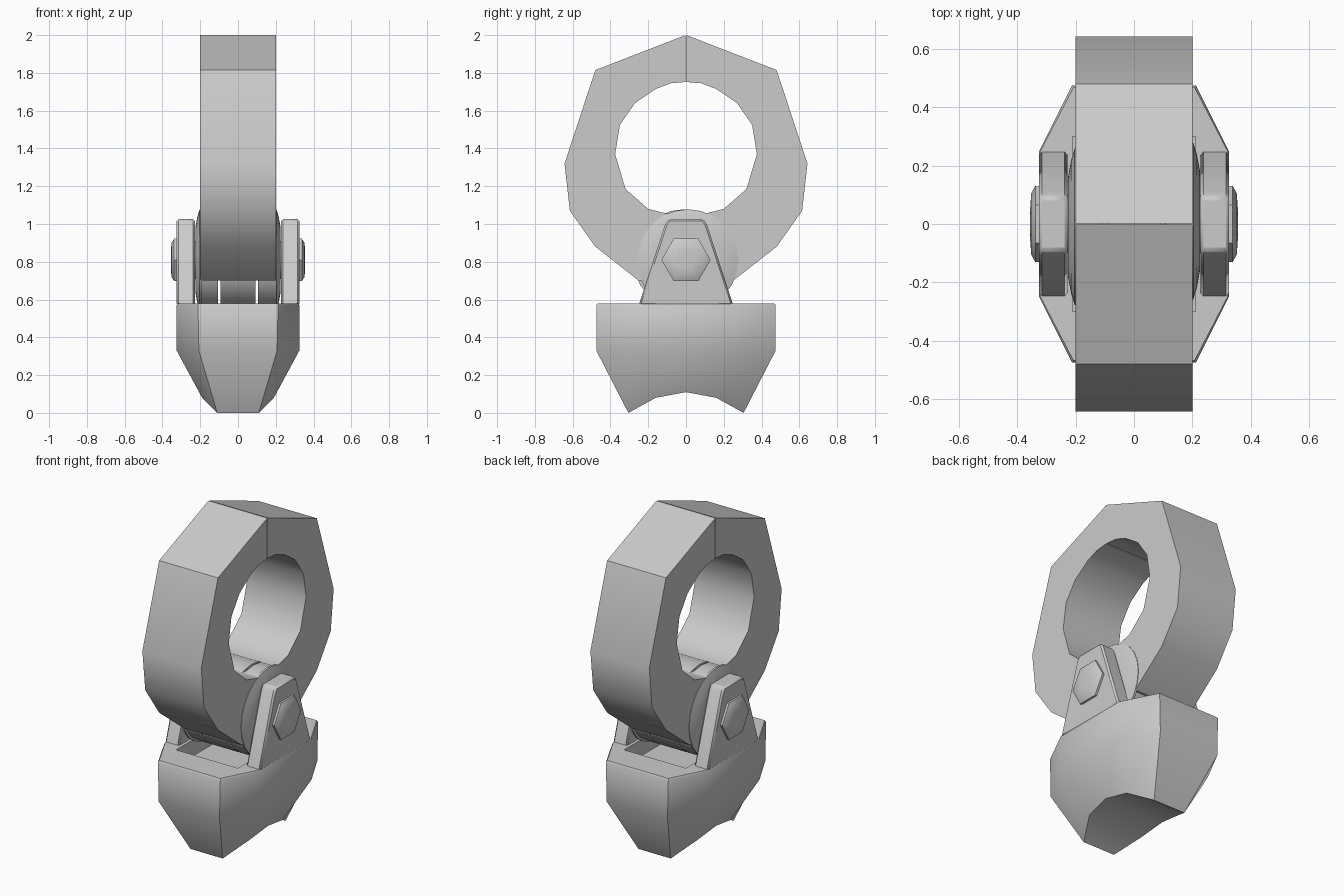
import bpy, bmesh, math

if "Cube" in bpy.data.objects:
    bpy.data.objects.remove(bpy.data.objects["Cube"], do_unlink=True)

metal = bpy.data.materials.new("light_grey_metal")
metal.use_nodes = True
GREY = (0.6, 0.6, 0.6, 1)
metal.diffuse_color = GREY
metal.node_tree.nodes["Principled BSDF"].inputs["Base Color"].default_value = GREY
PIVOT_Z = 0.81


def finish(name, bm, bevel=0):
    bmesh.ops.recalc_face_normals(bm, faces=bm.faces)
    mesh = bpy.data.meshes.new(name)
    bm.to_mesh(mesh)
    bm.free()
    mesh.materials.append(metal)
    mesh.shade_smooth()
    mesh.set_sharp_from_angle(angle=math.radians(35))
    obj = bpy.data.objects.new(name, mesh)
    bpy.context.collection.objects.link(obj)
    if bevel:
        mod = obj.modifiers.new("edge_chamfer", "BEVEL")
        mod.width = bevel
        mod.segments = 1
        mod.limit_method = "ANGLE"
    return obj


def loft(name, sections, caps=True, bevel=0):
    """Bridge equal-length closed sections, optionally capping the ends."""
    bm = bmesh.new()
    rows = [[bm.verts.new(p) for p in s] for s in sections]
    n = len(rows[0])
    for a, b in zip(rows, rows[1:]):
        for i in range(n):
            j = (i + 1) % n
            bm.faces.new((a[i], a[j], b[j], b[i]))
    if caps:
        bm.faces.new(rows[0])
        bm.faces.new(rows[-1])
    return finish(name, bm, bevel)


def extrude_x(name, profile, x0, x1, bevel=0):
    return loft(name, [[(x, y, z) for y, z in profile] for x in (x0, x1)], bevel=bevel)


def turned(name, steps, sides, y=0):
    """Part turned about the hinge axis, from (x, radius) steps."""
    angles = [math.tau * i / sides for i in range(sides)]
    return loft(name, [[(x, y + r * math.cos(a), PIVOT_Z + r * math.sin(a))
                        for a in angles] for x, r in steps])


# Ring, made of two halves that meet in a fine seam
outer = [(0.002, 2), (0.48, 1.815), (0.643, 1.32), (0.615, 1.07),
         (0.48, 0.88), (0.25, 0.7), (0.002, 0.7)]
inner = [(0.002, 1.055), (0.1, 1.055), (0.2, 1.08), (0.32, 1.185),
         (0.375, 1.37), (0.35, 1.525), (0.27, 1.64), (0.16, 1.715),
         (0.08, 1.745), (0.002, 1.752)]
for label, s in (("back", 1), ("front", -1)):
    extrude_x(label + "_ring_half", [(s * y, z) for y, z in outer + inner], -0.2, 0.2)

# Hinge knuckles and axle
turned("centre_knuckle", [(-0.092, 0.262), (0.092, 0.262)], 24)
turned("hinge_axle", [(-0.33, 0.1), (0.33, 0.1)], 16)

# Parts on both sides of the hinge
ear = [(-0.25, 0.57), (-0.11, 1.0), (-0.09, 1.026)]
ear += [(-y, z) for y, z in reversed(ear)]
for label, s in (("left", 1), ("right", -1)):
    turned(label + "_knuckle", [(s * 0.106, 0.262), (s * 0.199, 0.262)], 24)
    turned(label + "_washer", [(s * 0.19, 0.268), (s * 0.203, 0.268),
                               (s * 0.215, 0.23), (s * 0.226, 0.17)], 24, s * 0.01)
    extrude_x(label + "_ear", ear, s * 0.228, s * 0.325, 0.01)
    turned(label + "_hex_bolt", [(s * 0.31, 0.13), (s * 0.338, 0.13),
                                 (s * 0.352, 0.105), (s * 0.356, 0.05)], 6)


# Base block with a saddle underside and a trough for the hinge
def section(half):
    return half + [(-x, y, z) for x, y, z in reversed(half)]


def band(ys, xs, zs):
    """Half section mirrored front to back from three stations."""
    pts = list(zip(xs, ys, zs))
    return section(pts + [(x, -y, z) for x, y, z in reversed(pts[:2])])


sides = (0.212, 0.325, 0.325)
rim = (0.21, 0.21, 0.21)
stations = (-0.475, -0.25, 0)
trough = (-0.3, -0.15, 0)
sections = [
    band((-0.305, -0.16, 0), (0.11, 0.19, 0.205), (0, 0.08, 0.11)),
    band(stations, (0.207, 0.325, 0.325), (0.33,) * 3),
    band(stations, sides, (0.57,) * 3),
    band((-0.468, -0.25, 0), (0.207, 0.32, 0.32), (0.58,) * 3),
    band(trough, rim, (0.58,) * 3),
    band(trough, rim, (0.48,) * 3),
]
base = loft("base_block", sections, caps=False)

# Close the underside and the trough floor with strips across the width
bm = bmesh.new()
bm.from_mesh(base.data)
bm.verts.ensure_lookup_table()
for start in (0, len(bm.verts) - 10):
    row = bm.verts[start:start + 10]
    for i in range(4):
        bm.faces.new((row[i], row[i + 1], row[8 - i], row[9 - i]))
bpy.data.objects.remove(base, do_unlink=True)
finish("base_block", bm)
